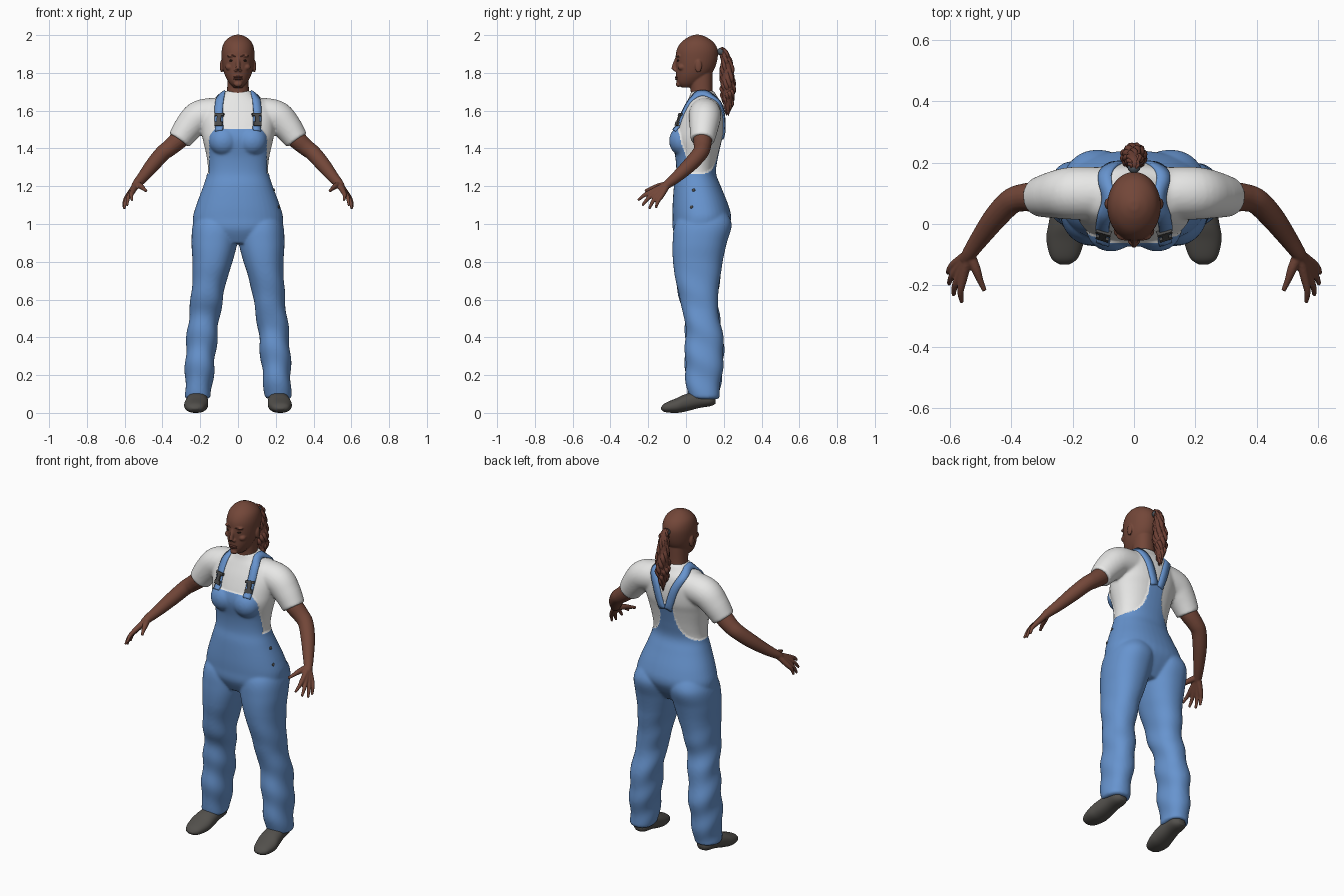
import bpy, bmesh, math
from mathutils import Vector, Matrix
from mathutils.bvhtree import BVHTree

default = bpy.data.objects.get("Cube")
if default:
    bpy.data.objects.remove(default)


def material(name, *rgb):
    mat = bpy.data.materials.new(name)
    mat.use_nodes = True
    mat.diffuse_color = (*rgb, 1)
    mat.node_tree.nodes["Principled BSDF"].inputs["Base Color"].default_value = (*rgb, 1)
    return mat


skin = material("brown skin", .17, .062, .04)
dark_skin = material("lip brown", .13, .042, .03)
hair = material("dark auburn hair", .15, .05, .034)
eye_dark = material("eye brown", .03, .015, .01)
denim = material("blue denim", .135, .295, .62)
cotton = material("white cotton", .83, .83, .82)
leather = material("grey leather", .085, .08, .072)
metal = material("dark metal", .07, .07, .07)
elastic = material("hair band grey", .08, .1, .12)


# ---- helpers ----
def spline(rows, steps=6):
    """Smooth curve of tuples through the given rows."""
    rows = [Vector(r) for r in rows]
    out = []
    for i in range(len(rows) - 1):
        a, b, c, d = (rows[min(max(i + j, 0), len(rows) - 1)] for j in (-1, 0, 1, 2))
        for k in range(steps):
            t = k / steps
            out.append(b + (c - a) * t / 2 + (a - b * 2.5 + c * 2 - d / 2) * t * t
                       + (b * 3 - a - c * 3 + d) * t ** 3 / 2)
    return out + [rows[-1]]


def bridge(bm, rings):
    loops = [[bm.verts.new(p) for p in ring] for ring in rings]
    n = len(loops[0])
    for a, b in zip(loops, loops[1:]):
        for i in range(n):
            bm.faces.new((a[i], a[(i + 1) % n], b[(i + 1) % n], b[i]))
    bm.faces.new(loops[0][::-1])
    bm.faces.new(loops[-1])


def stack(bm, rows, side=1, lengthwise=False, power=.9, n=40):
    """Oval sections: centre x, station, low edge, high edge, half width."""
    rings = []
    for cx, t, lo, hi, hw in spline(rows):
        ring = []
        for i in range(n):
            a = math.tau * i / n
            c, s = (math.copysign(abs(f) ** power, f) for f in (math.cos(a), math.sin(a)))
            v = (lo + hi) / 2 + (hi - lo) / 2 * s
            ring.append((side * cx + hw * c, t, v) if lengthwise else (side * cx + hw * c, v, t))
        rings.append(ring)
    bridge(bm, rings)


def tube(bm, rows, side=1, n=16):
    """Round sections: x, y, z, radius."""
    pts = spline(rows)
    rings = []
    for i, p in enumerate(pts):
        d = (pts[min(i + 1, len(pts) - 1)] - pts[max(i - 1, 0)]).xyz.normalized()
        u = d.cross(Vector((0, .8, -.6))).normalized()
        v = d.cross(u)
        ring = [p.xyz + (u * math.cos(math.tau * k / n) + v * math.sin(math.tau * k / n)) * p.w
                for k in range(n)]
        rings.append([(side * q.x, q.y, q.z) for q in ring])
    bridge(bm, rings)


def ball(bm, centre, size):
    bmesh.ops.create_uvsphere(bm, u_segments=24, v_segments=14, radius=1,
                              matrix=Matrix.Translation(centre) @ Matrix.Diagonal((*size, 1)))


def finish(name, bm, *mats, voxel=0, smooth=4, rounded=True):
    """Turn the bmesh into an object, optionally fused into one skin."""
    bmesh.ops.recalc_face_normals(bm, faces=bm.faces)
    mesh = bpy.data.meshes.new(name)
    bm.to_mesh(mesh)
    bm.free()
    obj = bpy.data.objects.new(name, mesh)
    bpy.context.collection.objects.link(obj)
    if voxel:
        fuse = obj.modifiers.new("fuse", 'REMESH')
        fuse.mode, fuse.voxel_size = 'VOXEL', voxel
        relax = obj.modifiers.new("relax", 'SMOOTH')
        relax.factor, relax.iterations = .5, smooth
        bpy.context.view_layer.update()
        graph = bpy.context.evaluated_depsgraph_get()
        obj.data = bpy.data.meshes.new_from_object(obj.evaluated_get(graph))
        obj.modifiers.clear()
    obj.data.materials.clear()
    for mat in mats:
        obj.data.materials.append(mat)
    if rounded:
        obj.data.shade_smooth()
    return obj


# ---- clothed body: torso, sleeves and trouser legs ----
bm = bmesh.new()
stack(bm, [(0, .9, -.03, .16, .15), (0, .97, -.065, .21, .22), (0, 1.03, -.067, .235, .235),
           (0, 1.1, -.067, .22, .217), (0, 1.2, -.06, .18, .18), (0, 1.27, -.048, .155, .16),
           (0, 1.35, -.052, .165, .165), (0, 1.44, -.07, .185, .185), (0, 1.5, -.06, .2, .195),
           (0, 1.58, -.03, .2, .2), (0, 1.64, 0, .187, .17), (0, 1.675, .018, .165, .105),
           (0, 1.705, .028, .148, .07)])
for s in (1, -1):
    stack(bm, [(.212, .08, .02, .17, .064), (.205, .2, 0, .186, .071), (.195, .35, 0, .196, .076),
               (.18, .5, -.003, .175, .077), (.165, .6, -.03, .163, .081), (.152, .7, -.05, .176, .087),
               (.135, .8, -.065, .19, .102), (.125, .9, -.067, .212, .117),
               (.117, 1, -.055, .238, .117), (.1, 1.08, 0, .2, .09)], s)
    tube(bm, [(.1, .1, 1.585, .085), (.2, .1, 1.57, .086), (.26, .095, 1.515, .077),
              (.312, .087, 1.443, .064)], s, 24)
    ball(bm, (s * .075, -.02, 1.44), (.075, .066, .075))
body = finish("shirt_and_overalls", bm, cotton, denim, voxel=.007, smooth=10)


def is_denim(p):
    """Trousers, front bib and tapering back panel."""
    rise = p.z - 1.265
    if rise < 0:
        return True
    if p.y < .07:
        return p.z < 1.5 and abs(p.x) < .15 and p.y < .06 - .1 * (rise / .235) ** .6
    return p.z < 1.49 and abs(p.x) < .042 + .11 * math.exp(-rise / .045)


# Cloth thickness and soft trouser folds
mesh = body.data
raised = set()
for face in mesh.polygons:
    if is_denim(face.center):
        face.material_index = 1
        raised.update(face.vertices)
normals = [v.normal.copy() for v in mesh.vertices]
for i in raised:
    v = mesh.vertices[i]
    fold = .004 * min(1, max(0, .8 - v.co.z) * 4) * math.sin(v.co.z * 36 + v.co.y * 20 + v.co.x * 9)
    v.co += normals[i] * (.004 + fold)
surface = BVHTree.FromPolygons([v.co for v in mesh.vertices], [f.vertices for f in mesh.polygons])

# ---- straps and buckles ----
for s, label in ((1, "left"), (-1, "right")):
    path = spline([(s * x, y, z) for x, y, z in (
        (.105, -.07, 1.5), (.11, -.04, 1.6), (.105, .01, 1.68), (.1, .09, 1.71),
        (.095, .17, 1.66), (.06, .21, 1.58), (.02, .21, 1.45))])
    rings = []
    for i, p in enumerate(path):
        d = path[min(i + 1, len(path) - 1)] - path[max(i - 1, 0)]
        spot, normal = surface.find_nearest(p)[:2]
        across = d.cross(normal).normalized() * .022
        edges = [surface.find_nearest(spot + across * k)[0] for k in (-1, 0, 1)]
        rings.append([e - normal * .004 for e in edges] + [e + normal * .008 for e in edges[::-1]])
    bm = bmesh.new()
    bridge(bm, rings)
    finish(label + "_strap", bm, denim)

    bm = bmesh.new()
    for z, width, height in ((1.592, .05, .016), (1.565, .022, .05), (1.535, .042, .022)):
        spot, normal = surface.find_nearest(Vector((s * .107, -.06, z)))[:2]
        turn = normal.to_track_quat('Z', 'Y').to_matrix().to_4x4()
        bmesh.ops.create_cube(bm, size=1, matrix=Matrix.Translation(spot + normal * .008) @ turn
                              @ Matrix.Diagonal((width, height, .016, 1)))
    finish(label + "_buckle", bm, metal, rounded=False)

# Side fastening buttons
bm = bmesh.new()
for y, z in ((.03, 1.2), (.015, 1.1)):
    ball(bm, surface.find_nearest(Vector((.25, y, z)))[0], (.006, .009, .009))
finish("hip_buttons", bm, metal)

# ---- head and neck ----
bm = bmesh.new()
stack(bm, [(0, 1.62, .03, .15, .066), (0, 1.7, .025, .14, .058), (0, 1.8, .02, .14, .056)])
stack(bm, [(0, 1.722, -.022, .03, .022), (0, 1.745, -.046, .08, .045), (0, 1.78, -.052, .12, .066),
           (0, 1.82, -.053, .15, .079), (0, 1.87, -.055, .166, .086), (0, 1.92, -.05, .168, .086),
           (0, 1.96, -.027, .148, .074), (0, 1.988, .01, .11, .046), (0, 2.002, .045, .075, .014)],
      power=1)
tube(bm, [(0, -.045, 1.885, .009), (0, -.06, 1.845, .011), (0, -.066, 1.818, .013)])
ball(bm, (0, -.04, 1.74), (.022, .014, .015))
for s in (1, -1):
    ball(bm, (s * .011, -.056, 1.814), (.01, .011, .008))
    ball(bm, (s * .032, -.038, 1.89), (.027, .016, .008))
    ball(bm, (s * .045, -.022, 1.83), (.022, .022, .018))
    ball(bm, (s * .087, .066, 1.835), (.009, .018, .034))
finish("head", bm, skin, voxel=.004, smooth=5)

for s, label in ((1, "left"), (-1, "right")):
    bm = bmesh.new()
    ball(bm, (s * .033, -.04, 1.865), (.014, .009, .006))
    finish(label + "_eye", bm, eye_dark)
    bm = bmesh.new()
    tube(bm, [(.014, -.052, 1.886, .002), (.032, -.049, 1.893, .004), (.052, -.035, 1.889, .002)], s)
    finish(label + "_eyebrow", bm, hair)
bm = bmesh.new()
for z in (1.777, 1.768):
    ball(bm, (0, -.048, z), (.025, .011, .006))
finish("lips", bm, dark_skin)

# ---- ponytail of wavy locks, with its band ----
bm = bmesh.new()
core = spline([(0, .168, 1.9, .01), (0, .195, 1.92, .015), (0, .212, 1.87, .026),
               (0, .22, 1.75, .036), (0, .222, 1.67, .03), (0, .22, 1.585, .006)], 8)
tube(bm, core)
for lock in range(9):
    strand = []
    for i, p in enumerate(core[4:]):
        a = math.tau * lock / 9 + i * .12
        r = p.w * (.75 + .2 * math.sin(i * 1.1 + lock * 2))
        strand.append((p.x + math.cos(a) * r, p.y + math.sin(a) * r,
                       p.z + .012 * math.sin(lock * 5), p.w * .38))
    tube(bm, strand[::2], n=8)
finish("ponytail", bm, hair)
bm = bmesh.new()
tube(bm, [(0, .172, 1.902, .012), (0, .18, 1.909, .02), (0, .19, 1.915, .02), (0, .197, 1.919, .014)])
finish("hair_band", bm, elastic)

# ---- arms with hands, and shoes ----
fingertips = ((.605, -.16, 1.085), (.602, -.195, 1.08), (.587, -.232, 1.098), (.56, -.255, 1.125))
for s, label in ((1, "left"), (-1, "right")):
    bm = bmesh.new()
    tube(bm, [(.26, .092, 1.51, .048), (.31, .088, 1.45, .05), (.36, .086, 1.405, .045),
              (.4, .073, 1.373, .042), (.45, .022, 1.315, .039), (.5, -.045, 1.253, .031),
              (.535, -.095, 1.213, .024), (.55, -.118, 1.193, .018)], s, 20)
    first, last = Vector((.583, -.13, 1.149)), Vector((.557, -.18, 1.172))
    for i, tip in enumerate(fingertips):
        knuckle = first.lerp(last, i / 3)
        middle = knuckle.lerp(Vector(tip), .5) + Vector((.006, -.003, .004))
        tube(bm, [(.537, -.097, 1.21, .018), (*knuckle, .0145), (*middle, .011), (*tip, .007)], s, 10)
    tube(bm, [(.535, -.097, 1.21, .018), (.515, -.145, 1.2, .016), (.5, -.185, 1.187, .011),
              (.486, -.217, 1.175, .008)], s, 10)
    finish(label + "_arm", bm, skin, voxel=.004, smooth=4)

    bm = bmesh.new()
    stack(bm, [(.226, -.132, .018, .03, .014), (.226, -.11, .004, .052, .044), (.223, -.05, 0, .078, .062),
               (.218, 0, .008, .1, .06), (.213, .07, .026, .115, .052), (.21, .13, .036, .105, .046),
               (.21, .156, .048, .085, .022)], s, lengthwise=True)
    finish(label + "_shoe", bm, leather)
